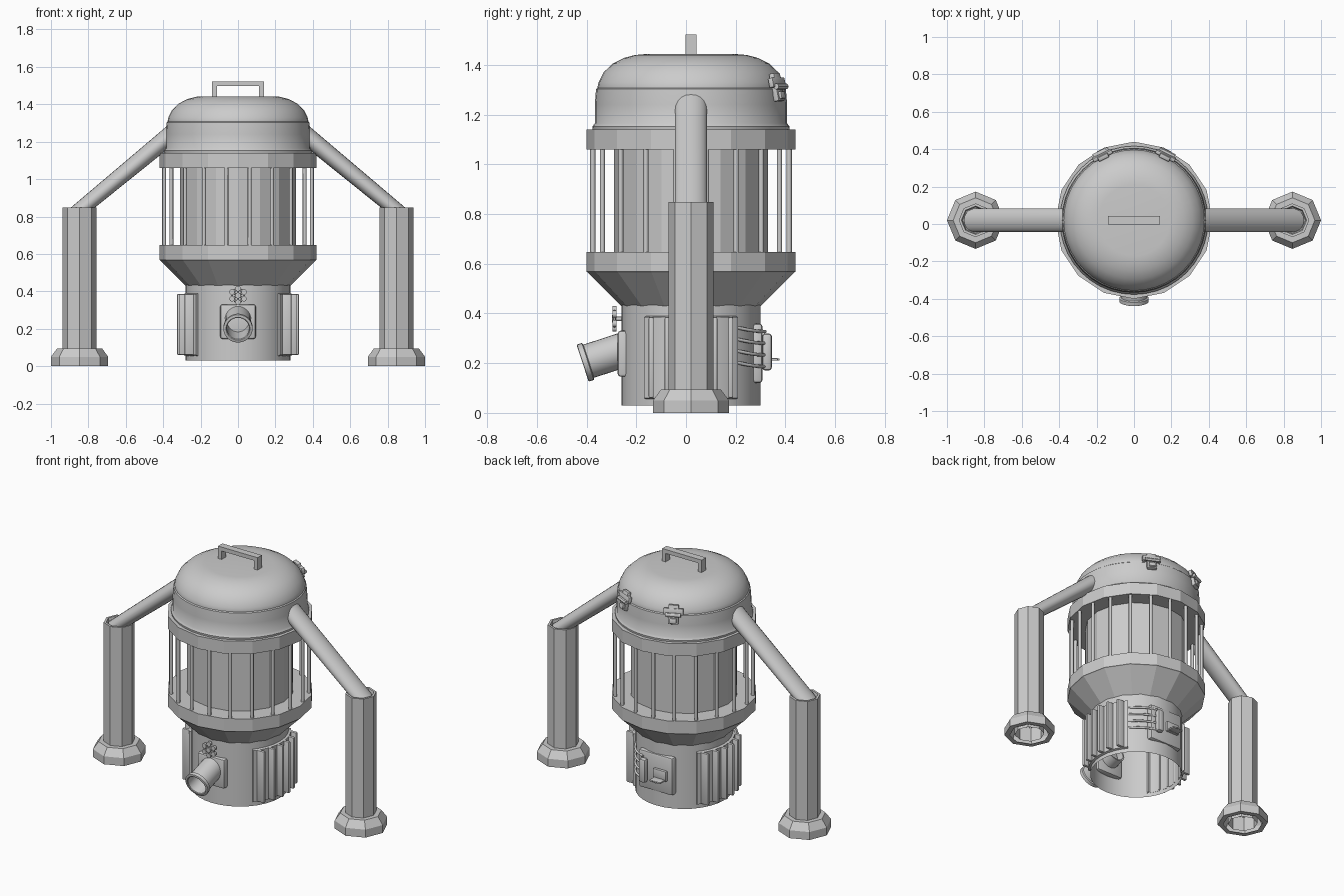
import bpy, bmesh
from math import sin, cos, pi, radians, sqrt
from mathutils import Vector, Matrix

if "Cube" in bpy.data.objects:
    bpy.data.objects.remove(bpy.data.objects["Cube"])

CY = 0.02  # body axis in y


def finish(name, bm, smooth=None):
    bmesh.ops.recalc_face_normals(bm, faces=bm.faces)
    me = bpy.data.meshes.new(name)
    bm.to_mesh(me)
    bm.free()
    ob = bpy.data.objects.new(name, me)
    bpy.context.collection.objects.link(ob)
    if smooth:
        bpy.ops.object.select_all(action='DESELECT')
        ob.select_set(True)
        bpy.context.view_layer.objects.active = ob
        bpy.ops.object.shade_smooth_by_angle(angle=radians(smooth))
    return ob


def bridge(bm, rings, closed=True):
    vs = [[bm.verts.new(p) for p in ring] for ring in rings]
    n = len(vs[0])
    for a, b in zip(vs, vs[1:]):
        for i in range(n if closed else n - 1):
            j = (i + 1) % n
            bm.faces.new((a[i], a[j], b[j], b[i]))
    bmesh.ops.remove_doubles(bm, verts=bm.verts, dist=1e-5)


def lathe(bm, profile, segs, mat=Matrix.Translation((0, CY, 0))):
    bridge(bm, [[mat @ Vector((r * cos(2 * pi * i / segs), r * sin(2 * pi * i / segs), z))
                 for i in range(segs)] for r, z in profile])


def box(bm, size, mat, bevel=0.0):
    vs = bmesh.ops.create_cube(bm, size=1, matrix=mat @ Matrix.Diagonal((*size, 1)))['verts']
    if bevel:
        es = list({e for v in vs for e in v.link_edges})
        bmesh.ops.bevel(bm, geom=es, offset=bevel, segments=2, profile=0.5, affect='EDGES')


def rod(bm, a, b, r, segs=10):
    a, b = Vector(a), Vector(b)
    d = b - a
    m = Matrix.Translation((a + b) / 2) @ d.to_track_quat('Z', 'Y').to_matrix().to_4x4()
    bmesh.ops.create_cone(bm, cap_ends=True, segments=segs, radius1=r, radius2=r,
                          depth=d.length, matrix=m)


T = Matrix.Translation


def revolved(name, profile, segs, smooth=None):
    bm = bmesh.new()
    lathe(bm, profile, segs)
    finish(name, bm, smooth)


# Main body stack
revolved("base_drum", [(.28, .03), (.28, .435)], 32, 30)
revolved("lower_collar", [(.28, .43), (.415, .565), (.42, .568), (.42, .648), (.31, .648)], 16)
revolved("inner_tank", [(.31, .64), (.31, 1.07)], 16)
revolved("upper_collar", [(.31, 1.06), (.42, 1.06), (.42, 1.14), (.39, 1.14)], 16)
revolved("dome_lid", [(.395, 1.138), (.397, 1.152), (.387, 1.165), (.387, 1.24), (.382, 1.303),
                      (.376, 1.308), (.376, 1.312), (.372, 1.33), (.352, 1.37), (.315, 1.405),
                      (.27, 1.428), (.225, 1.44), (.19, 1.443), (0, 1.443)], 40, 40)

# Cage bars
bm = bmesh.new()
for i in range(20):
    a = radians(9 + 18 * i)
    x, y = .4 * cos(a), CY + .4 * sin(a)
    rod(bm, (x, y, .64), (x, y, 1.07), .0105, 8)
finish("cage_bars", bm, 50)

# Top handle
bm = bmesh.new()
box(bm, (.277, .043, .025), T((0, CY, 1.509)))
for s in (-1, 1):
    box(bm, (.025, .043, .065), T((s * .126, CY, 1.467)))
finish("lid_handle", bm)

for s, side in ((-1, "left"), (1, "right")):
    # Octagonal leg and hollow foot
    at = T((s * .847, CY, 0))
    bm = bmesh.new()
    lathe(bm, [(.09, .0), (.09, .848), (.076, .848), (.07, .825), (0, .825)], 8, at)
    finish(side + "_leg", bm)
    bm = bmesh.new()
    lathe(bm, [(.12, .0), (.153, 0), (.153, .05), (.12, .095), (.088, .095)], 8, at)
    finish(side + "_foot", bm)

    # Arm: upright circle at the dome blends to a flat circle on the leg
    bm = bmesh.new()
    ang = [2 * pi * i / 20 for i in range(20)]
    r = .064
    bridge(bm, [[Vector((s * .355, CY + r * sin(a), 1.241 + r * cos(a))) for a in ang],
                [Vector((s * (.845 + r * cos(a)), CY + r * sin(a), .835)) for a in ang]])
    finish(side + "_arm", bm, 40)

    # Radiator: curved backing plate with upright fins
    bm = bmesh.new()
    arc = [radians(-40 + 8 * i) for i in range(11)]
    bridge(bm, [[Vector((s * q * cos(a), CY + q * sin(a), z)) for a in arc]
                for q, z in ((.278, .055), (.293, .06), (.293, .385), (.278, .39))], False)
    for k in (0, -1):
        a = arc[k]
        bm.faces.new([bm.verts.new((s * q * cos(a), CY + q * sin(a), z))
                      for q, z in ((.278, .055), (.293, .06), (.293, .385), (.278, .39))])
    for i in range(6):
        d = -.16 + .064 * i
        outer, inner = sqrt(.328 ** 2 - d * d), sqrt(.275 ** 2 - d * d)
        box(bm, (outer - inner, .02, .325), T((s * (outer + inner) / 2, CY + d, .223)), .006)
    finish(side + "_radiator", bm, 30)

# Front pipe mount
bm = bmesh.new()
box(bm, (.19, .05, .185), T((0, -.25, .238)), .012)
finish("pipe_plate", bm, 30)

# Hollow angled pipe with end flange
bm = bmesh.new()
out = Vector((0, -.95, -.31)).normalized()
m = T((0, -.416, .2)) @ out.to_track_quat('Z', 'Y').to_matrix().to_4x4()
lathe(bm, [(.07, -.25), (.07, -.026), (.078, -.022), (.078, -.002), (.074, 0), (.064, 0),
           (.06, -.004), (.06, -.25), (.07, -.25)], 28, m)
finish("front_pipe", bm, 35)

# Valve wheel
bm = bmesh.new()
rod(bm, (0, -.25, .378), (0, -.296, .378), .009)
rod(bm, (0, -.28, .378), (0, -.298, .378), .015, 12)
for i in range(6):
    a = radians(60 * i + 30)
    p = Vector((.037 * cos(a), -.288, .378 + .037 * sin(a)))
    rod(bm, (0, -.288, .378), p, .005, 6)
    rod(bm, p + Vector((0, .009, 0)), p - Vector((0, .007, 0)), .0145, 10)
    b = radians(60 * i + 90)
    rod(bm, p, (.037 * cos(b), -.288, .378 + .037 * sin(b)), .006, 6)
finish("valve_wheel", bm, 40)

# Back control panel
bm = bmesh.new()
box(bm, (.24, .05, .24), T((0, .283, .24)), .014)
finish("control_panel", bm, 30)
bm = bmesh.new()
box(bm, (.045, .04, .15), T((.07, .326, .245)), .014)
finish("cable_junction", bm, 30)
bm = bmesh.new()
box(bm, (.09, .02, .065), T((-.04, .314, .24)), .004)
box(bm, (.075, .055, .01), T((-.04, .342, .215)), .002)
box(bm, (.025, .02, .008), T((-.04, .366, .215)))
finish("control_lever", bm, 30)

# Cables from the junction to the drum side
for i in range(4):
    z = .19 + .047 * i
    cu = bpy.data.curves.new("cable_%d" % (i + 1), 'CURVE')
    cu.dimensions = '3D'
    cu.bevel_depth, cu.bevel_resolution, cu.resolution_u = .007, 2, 6
    sp = cu.splines.new('BEZIER')
    pts = [(.21, .195, z + .014), (.165, .27, z), (.08, .318, z - .004)]
    sp.bezier_points.add(2)
    for bp, p in zip(sp.bezier_points, pts):
        bp.co = p
        bp.handle_left_type = bp.handle_right_type = 'AUTO'
    cu.use_fill_caps = True
    bpy.context.collection.objects.link(bpy.data.objects.new(cu.name, cu))

# Lid latches across the dome seam (local +y points outward)
for s, side in ((-1, "left"), (1, "right")):
    a = radians(64) if s > 0 else radians(116)
    m = T((.385 * cos(a), CY + .385 * sin(a), 1.31)) @ Matrix.Rotation(a - pi / 2, 4, 'Z') \
        @ Matrix.Rotation(radians(12), 4, 'X')
    bm = bmesh.new()
    box(bm, (.06, .024, .115), m, .005)
    box(bm, (.115, .022, .04), m @ T((0, .004, .018)), .005)
    box(bm, (.04, .03, .03), m @ T((0, .008, -.035)), .005)
    rod(bm, m @ Vector((-.045, .018, 0)), m @ Vector((.045, .018, 0)), .012, 12)
    finish(side + "_latch", bm, 30)
